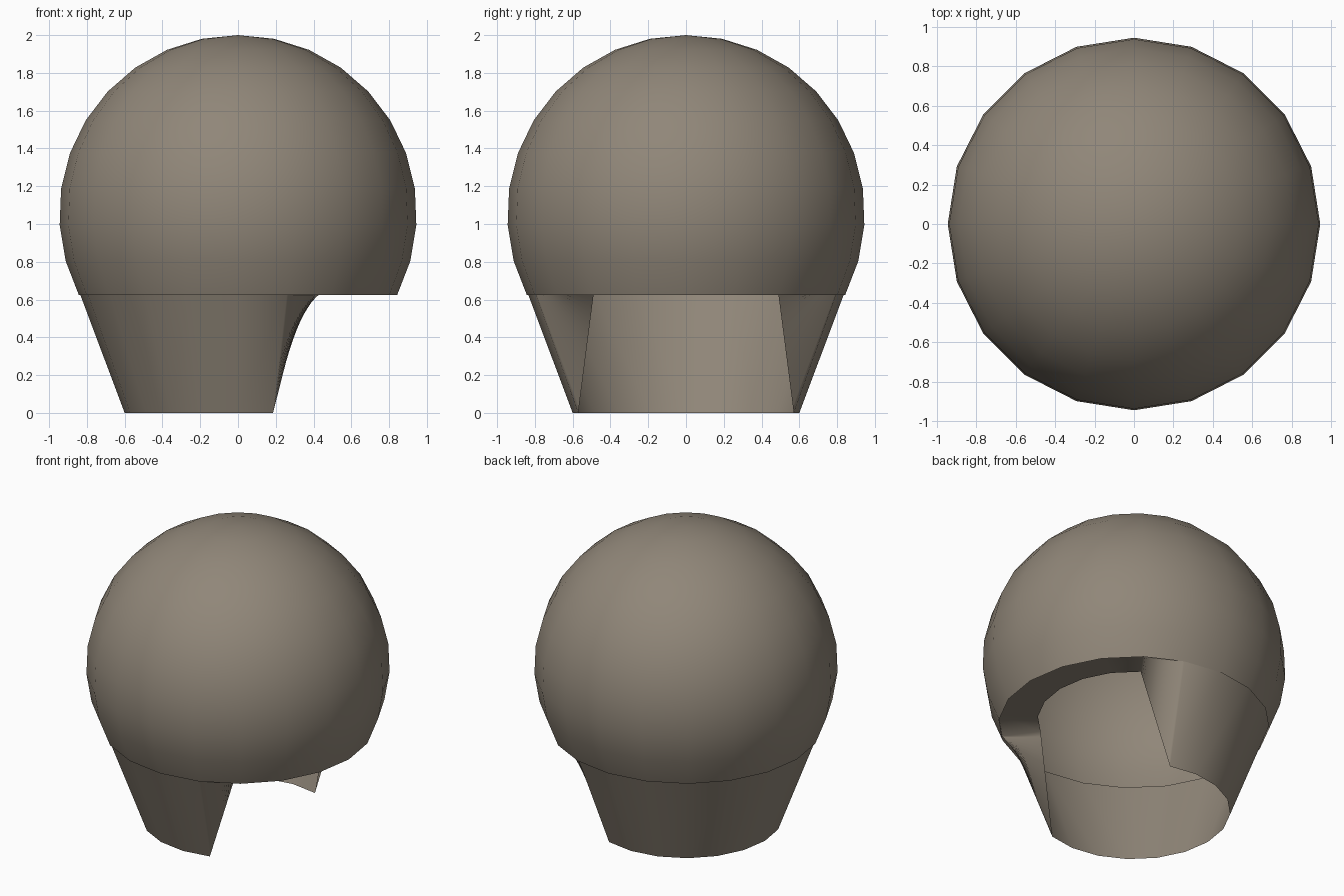
import bpy, math
from mathutils import Vector

if "Cube" in bpy.data.objects:
    bpy.data.objects.remove(bpy.data.objects["Cube"])

SIDES = 20
R, CENTRE_Z = 0.946, 1.054          # dome sphere
SWEEP = math.radians(117)           # dome reaches past the equator
SKIRT_TOP_Z, SKIRT_TOP_R, SKIRT_LOW_R = 0.657, 0.847, 0.6

mat = bpy.data.materials.new("dull_bronze")
mat.diffuse_color = (0.28, 0.24, 0.19, 1)
mat.use_nodes = True
mat.node_tree.nodes["Principled BSDF"].inputs["Base Color"].default_value = mat.diffuse_color


def ring_point(i, radius, z):
    a = 2 * math.pi * i / SIDES
    return Vector((radius * math.cos(a), radius * math.sin(a), z))


def add_object(name, verts, faces):
    mesh = bpy.data.meshes.new(name)
    mesh.from_pydata([tuple(v) for v in verts], [], faces)
    obj = bpy.data.objects.new(name, mesh)
    bpy.context.collection.objects.link(obj)
    mesh.materials.append(mat)
    mesh.shade_smooth()
    return obj


# Dome: open sphere cap
RINGS = 10
verts = [Vector((0, 0, CENTRE_Z + R))]
faces = []
for k in range(1, RINGS + 1):
    t = SWEEP * k / RINGS
    verts += [ring_point(i, R * math.sin(t), CENTRE_Z + R * math.cos(t)) for i in range(SIDES)]
for i in range(SIDES):
    j = (i + 1) % SIDES
    faces.append((0, 1 + i, 1 + j))
    for k in range(RINGS - 1):
        a, b = 1 + k * SIDES, 1 + (k + 1) * SIDES
        faces.append((a + i, b + i, b + j, a + j))
add_object("dome", verts, faces)


# Skirt: tapered neck guard, its lower edge lifted to the top across the face opening (+x)
def lifted(i):
    return min(i % SIDES, -i % SIDES) <= 3


def column(i):
    low_z = SKIRT_TOP_Z if lifted(i) else 0.0
    return ring_point(i, SKIRT_LOW_R, low_z), ring_point(i, SKIRT_TOP_R, SKIRT_TOP_Z)


verts, faces = [], []
for i in range(SIDES):
    (low0, top0), (low1, top1) = column(i), column(i + 1)
    # the twisted panels beside the opening are split finely so they curve
    steps = 20 if lifted(i) != lifted(i + 1) else 1
    for s in range(steps):
        f = s / steps
        verts += [low0.lerp(low1, f), top0.lerp(top1, f)]
n = len(verts)
for a in range(0, n, 2):
    b = (a + 2) % n
    faces.append((a, b, b + 1, a + 1))
add_object("skirt", verts, faces)
